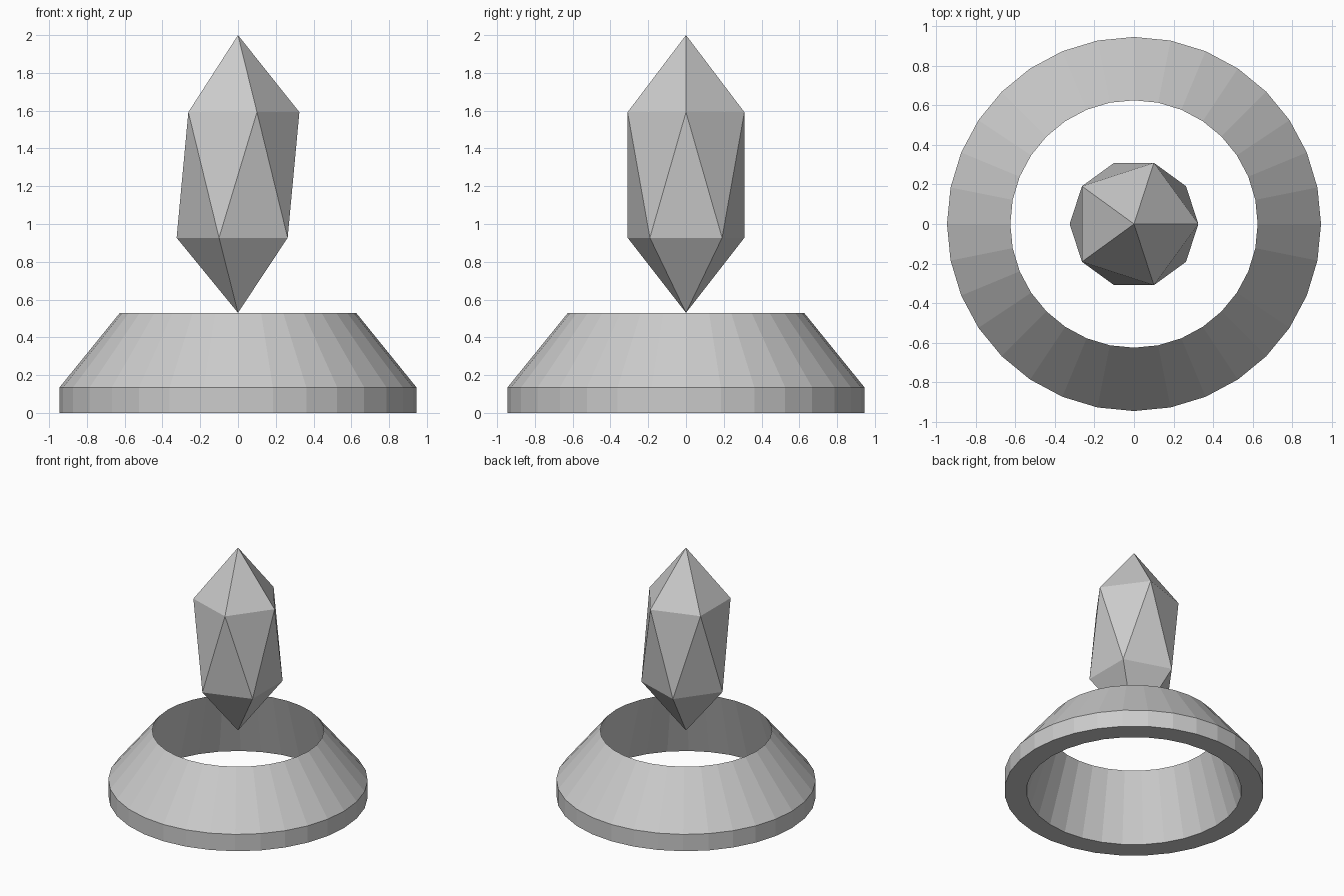
import bpy, bmesh
from math import cos, sin, tau

cube = bpy.data.objects.get("Cube")
if cube:
    bpy.data.objects.remove(cube, do_unlink=True)

# Single flat grey
GREY = (0.6, 0.6, 0.6, 1)
mat = bpy.data.materials.new("stone_grey")
mat.use_nodes = True
mat.diffuse_color = GREY
mat.node_tree.nodes["Principled BSDF"].inputs["Base Color"].default_value = GREY


def add_object(name, bm):
    bmesh.ops.recalc_face_normals(bm, faces=bm.faces[:])
    mesh = bpy.data.meshes.new(name)
    bm.to_mesh(mesh)
    bm.free()
    mesh.materials.append(mat)
    obj = bpy.data.objects.new(name, mesh)
    bpy.context.collection.objects.link(obj)


def ring(bm, radius, z, count, start=0.0):
    angles = [start + tau * i / count for i in range(count)]
    return [bm.verts.new((radius * cos(a), radius * sin(a), z)) for a in angles]


# Hollow pedestal: closed profile (radius, height) lathed in flat facets
profile = [(0.945, 0), (0.945, 0.135), (0.625, 0.53), (0.784, 0)]
sides = 32
bm = bmesh.new()
rings = [ring(bm, r, z, sides) for r, z in profile]
for lower, upper in zip(rings, rings[1:] + rings[:1]):
    for i in range(sides):
        j = (i + 1) % sides
        bm.faces.new((lower[i], lower[j], upper[j], upper[i]))
add_object("hollow_pedestal", bm)

# Crystal: two staggered five-sided rings between a top and a bottom point
bm = bmesh.new()
n = 5
top = bm.verts.new((0, 0, 2))
bottom = bm.verts.new((0, 0, 0.53))
high = ring(bm, 0.325, 1.592, n)
low = ring(bm, 0.325, 0.927, n, tau / 10)
for i in range(n):
    j = (i + 1) % n
    bm.faces.new((top, high[i], high[j]))
    bm.faces.new((high[i], low[i], high[j]))
    bm.faces.new((low[i], low[j], high[j]))
    bm.faces.new((bottom, low[j], low[i]))
add_object("floating_crystal", bm)
